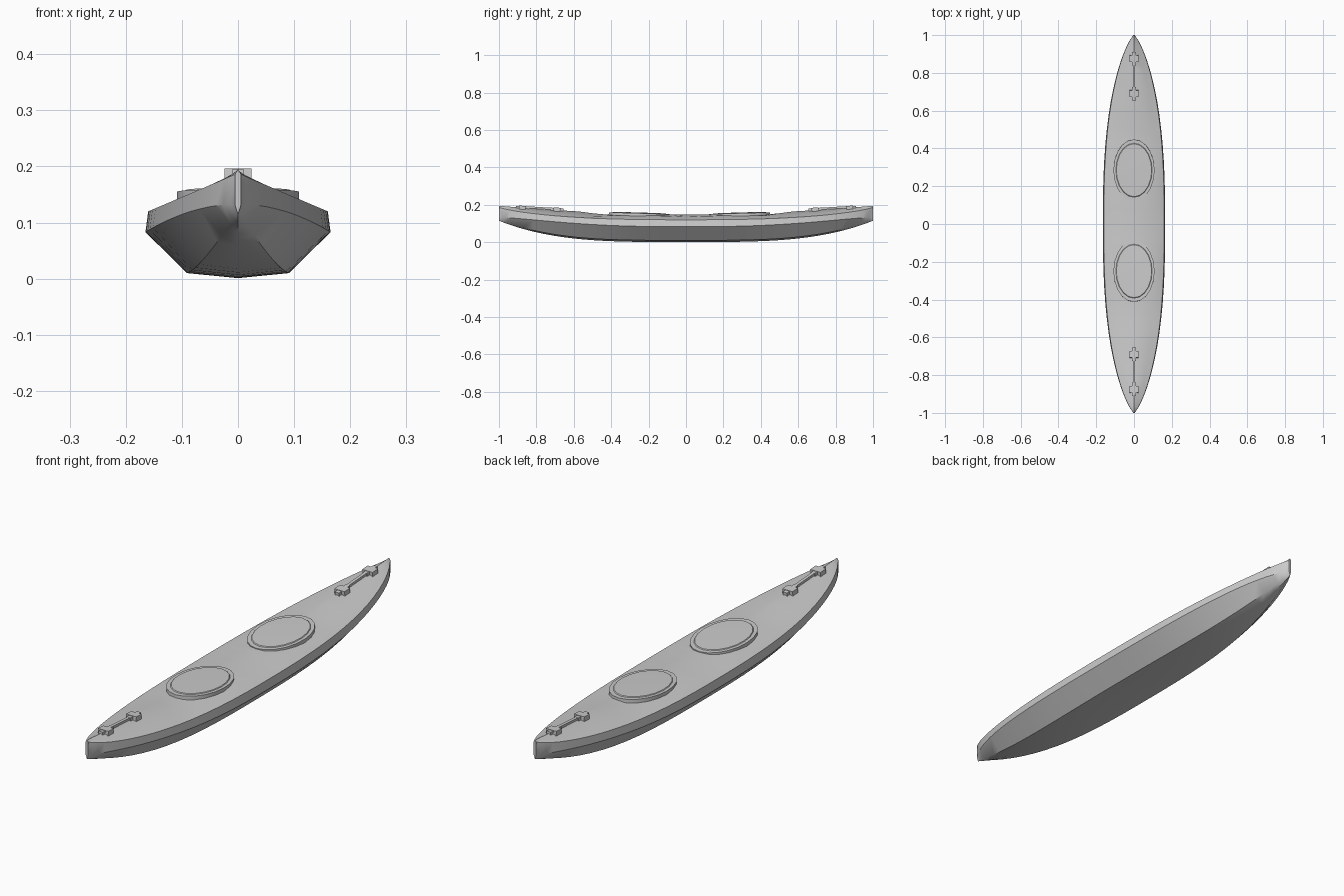
import bpy, bmesh, math
from mathutils import Matrix, Vector

if "Cube" in bpy.data.objects:
    bpy.data.objects.remove(bpy.data.objects["Cube"])


def finish(bm, name, angle=30):
    bmesh.ops.recalc_face_normals(bm, faces=bm.faces)
    me = bpy.data.meshes.new(name)
    bm.to_mesh(me)
    bm.free()
    ob = bpy.data.objects.new(name, me)
    bpy.context.collection.objects.link(ob)
    bpy.ops.object.select_all(action='DESELECT')
    ob.select_set(True)
    bpy.context.view_layer.objects.active = ob
    bpy.ops.object.shade_smooth_by_angle(angle=math.radians(angle))
    return ob


def smooth(a, b, t):
    t = min(max((t - a) / (b - a), 0), 1)
    return t * t * (3 - 2 * t)


def ridge(y):
    return 0.147 + 0.048 * abs(y) ** 1.8


def section(y):
    """Ten-point hull and deck cross-section at station y."""
    a = min(abs(y), 1)
    u = max((1 - a ** 2.6) ** 0.75, 0.035)
    w = 0.165 * u
    keel = 0.001 + 0.114 * a ** 3.5
    knuckle = 0.083 + 0.05 * (1 - u * u)
    gunwale = 0.12 + 0.068 * (1 - u)
    # deck flattens around the two cockpits
    flat = (0.45 + 0.55 * smooth(0.0, 0.15, a)) * (1 - smooth(0.40, 0.58, a))
    top = ridge(y) * (1 - flat) + 0.147 * flat
    shoulder = gunwale + (top - gunwale) * 0.36
    shoulder = shoulder * (1 - flat) + 0.142 * flat
    half = [(0.55 * w * u ** 0.3, keel + 0.009 * u ** 0.3), (w, knuckle),
            (0.97 * w, gunwale), (0.64 * w, shoulder)]
    right = [Vector((x, y, z)) for x, z in half]
    left = [Vector((-x, y, z)) for x, z in reversed(half)]
    return [Vector((0, y, keel))] + right + [Vector((0, y, top))] + left


# Hull with deck, lofted from end to end
bm = bmesh.new()
N = 36
rings = [[bm.verts.new(p) for p in section(-math.cos(math.pi * i / N))]
         for i in range(N + 1)]
for r0, r1 in zip(rings, rings[1:]):
    for k in range(10):
        j = (k + 1) % 10
        bm.faces.new((r0[k], r0[j], r1[j], r1[k]))
bm.faces.new(rings[0])
bm.faces.new(rings[-1])
finish(bm, "hull", 35)


# Oval cockpit rims with a slightly domed cover
def cockpit(name, yc, tilt):
    bm = bmesh.new()
    levels = [(1.0, 0.140), (1.0, 0.155), (0.88, 0.155), (0.86, 0.158), (0.45, 0.159)]
    loops = []
    for s, z in levels:
        loops.append([bm.verts.new((0.109 * s * math.cos(t), 0.163 * s * math.sin(t), z - 0.15))
                      for t in (2 * math.pi * i / 20 for i in range(20))])
    for a, b in zip(loops, loops[1:]):
        for k in range(20):
            j = (k + 1) % 20
            bm.faces.new((a[k], a[j], b[j], b[k]))
    bm.faces.new(loops[0])
    bm.faces.new(loops[-1])
    bm.transform(Matrix.Translation((0, yc, 0.15)) @ Matrix.Rotation(tilt, 4, 'X'))
    finish(bm, name, 25)


cockpit("rear_cockpit", 0.285, 0.03)
cockpit("front_cockpit", -0.25, -0.03)


# Carry handles: two cross-shaped mounts and a bar
def box(bm, loc, size, tilt):
    m = (Matrix.Translation(loc) @ Matrix.Rotation(tilt, 4, 'X')
         @ Matrix.Diagonal((*size, 1)))
    bmesh.ops.create_cube(bm, size=1, matrix=m)


for side, name in ((-1, "front_handle"), (1, "rear_handle")):
    bm = bmesh.new()
    tilt = side * 0.06
    for a, z in ((0.875, 0.185), (0.69, 0.175)):
        box(bm, (0, side * a, z), (0.048, 0.036, 0.020), tilt)
        box(bm, (0, side * a, z - 0.001), (0.020, 0.070, 0.018), tilt)
    box(bm, (0, side * 0.78, 0.183), (0.013, 0.17, 0.010), tilt)
    finish(bm, name)
